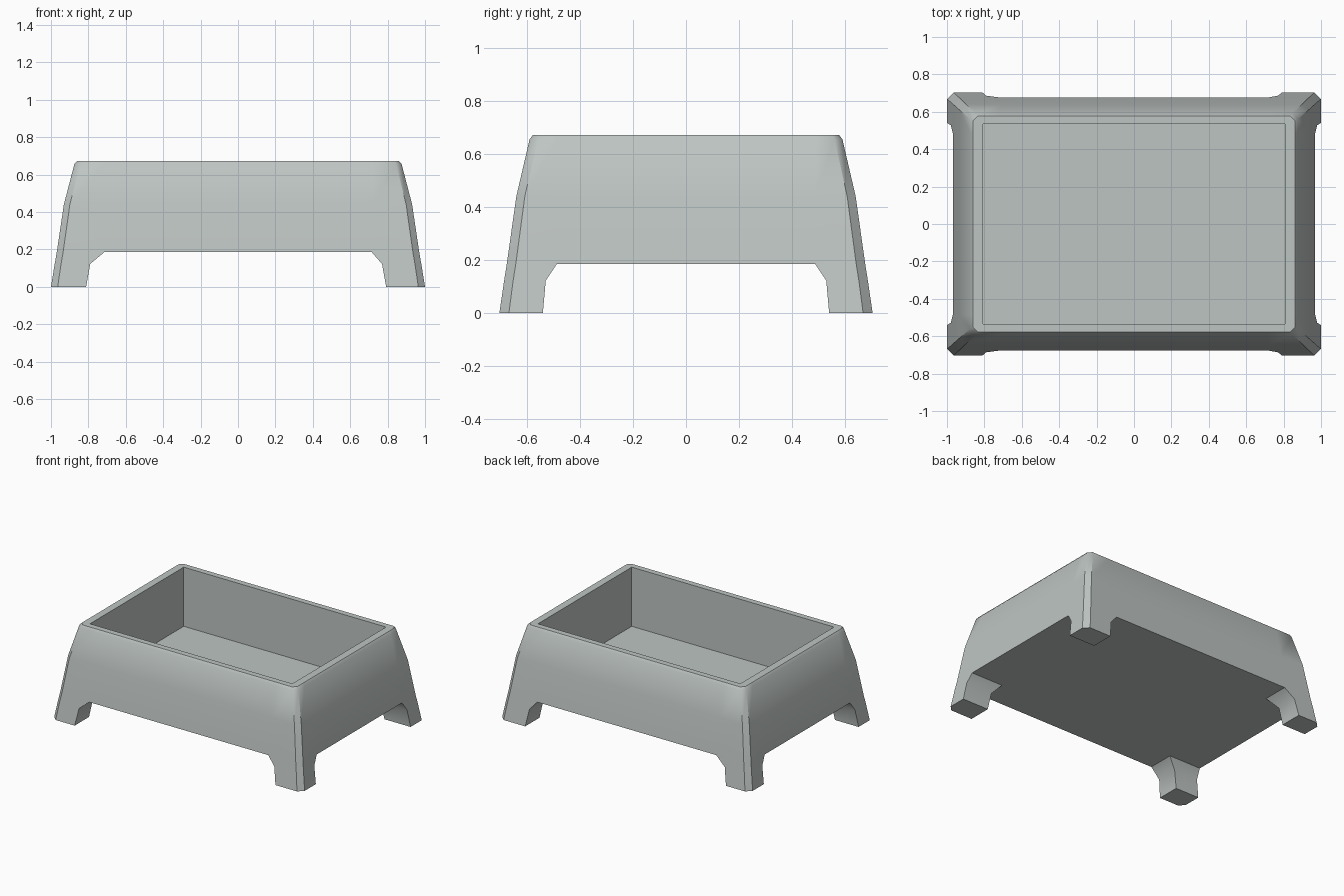
import bpy
import bmesh
import math

cube = bpy.data.objects.get("Cube")
if cube:
    bpy.data.objects.remove(cube, do_unlink=True)

# Outer shell sections: height, half width, half depth, corner chamfer
BODY = [(0.185, 0.969, 0.676, 0.034), (0.44, 0.931, 0.64, 0.032),
        (0.655, 0.875, 0.59, 0.03), (0.672, 0.861, 0.577, 0.025)]
# Leg sections add the inner x and inner y
LEG_TOP = (0.715, 0.487)
LEG = [((0.122, 0.98, 0.686, 0.034), (0.78, 0.529)),
       ((0.0, 1.0, 0.704, 0.036), (0.802, 0.54))]
LEG_SHIFT = -0.01
CAVITY = (0.808, 0.535)
FLOOR_Z = 0.245
CORNERS = [(1, 1), (-1, 1), (-1, -1), (1, -1)]

material = bpy.data.materials.new("pale grey plastic")
material.use_nodes = True
colour = (0.515, 0.558, 0.54, 1)
material.diffuse_color = colour
material.node_tree.nodes["Principled BSDF"].inputs["Base Color"].default_value = colour

bm = bmesh.new()


def corner(section, inner, sx, sy, shift=0.0):
    """Outer points round one chamfered corner, counter-clockwise."""
    z, x, y, c = section
    ix, iy = inner
    pts = [(sx * x, sy * iy), (sx * x, sy * (y - c)),
           (sx * (x - c), sy * y), (sx * ix + shift, sy * y)]
    if sx * sy < 0:
        pts.reverse()
    return [bm.verts.new((px, py, z)) for px, py in pts]


def bridge(low, high):
    for i in range(len(low)):
        j = (i + 1) % len(low)
        bm.faces.new((low[i], low[j], high[j], high[i]))


# Tapered walls
rings = [[corner(s, LEG_TOP, *k) for k in CORNERS] for s in BODY]
flat = [sum(ring, []) for ring in rings]
for low, high in zip(flat, flat[1:]):
    bridge(low, high)

# Straight-sided cavity and its floor
top, floor = [[bm.verts.new((sx * CAVITY[0], sy * CAVITY[1], z)) for sx, sy in CORNERS]
              for z in (BODY[-1][0], FLOOR_Z)]
bridge(top, floor)
bm.faces.new(floor)

# Flat rim
for i in range(4):
    j = (i + 1) % 4
    bm.faces.new(rings[-1][i] + [top[i]])
    bm.faces.new((rings[-1][i][-1], rings[-1][j][0], top[j], top[i]))

# Four flared legs grown from the bottom ring
underside = []
for points, (sx, sy) in zip(rings[0], CORNERS):
    inside = bm.verts.new((sx * LEG_TOP[0], sy * LEG_TOP[1], BODY[0][0]))
    underside += [points[0], inside, points[-1]]
    upper = points + [inside]
    for section, inner in LEG:
        lower = corner(section, inner, sx, sy, LEG_SHIFT)
        lower.append(bm.verts.new((sx * inner[0] + LEG_SHIFT, sy * inner[1], section[0])))
        bridge(lower, upper)
        upper = lower
    bm.faces.new(upper)

# Underside panel between the legs
bm.faces.new(underside)
bmesh.ops.recalc_face_normals(bm, faces=bm.faces)

mesh = bpy.data.meshes.new("footed_tray")
bm.to_mesh(mesh)
bm.free()
mesh.materials.append(material)
tray = bpy.data.objects.new("footed_tray", mesh)
bpy.context.collection.objects.link(tray)
bpy.context.view_layer.objects.active = tray
tray.select_set(True)
bpy.ops.object.shade_smooth_by_angle(angle=math.radians(40))
